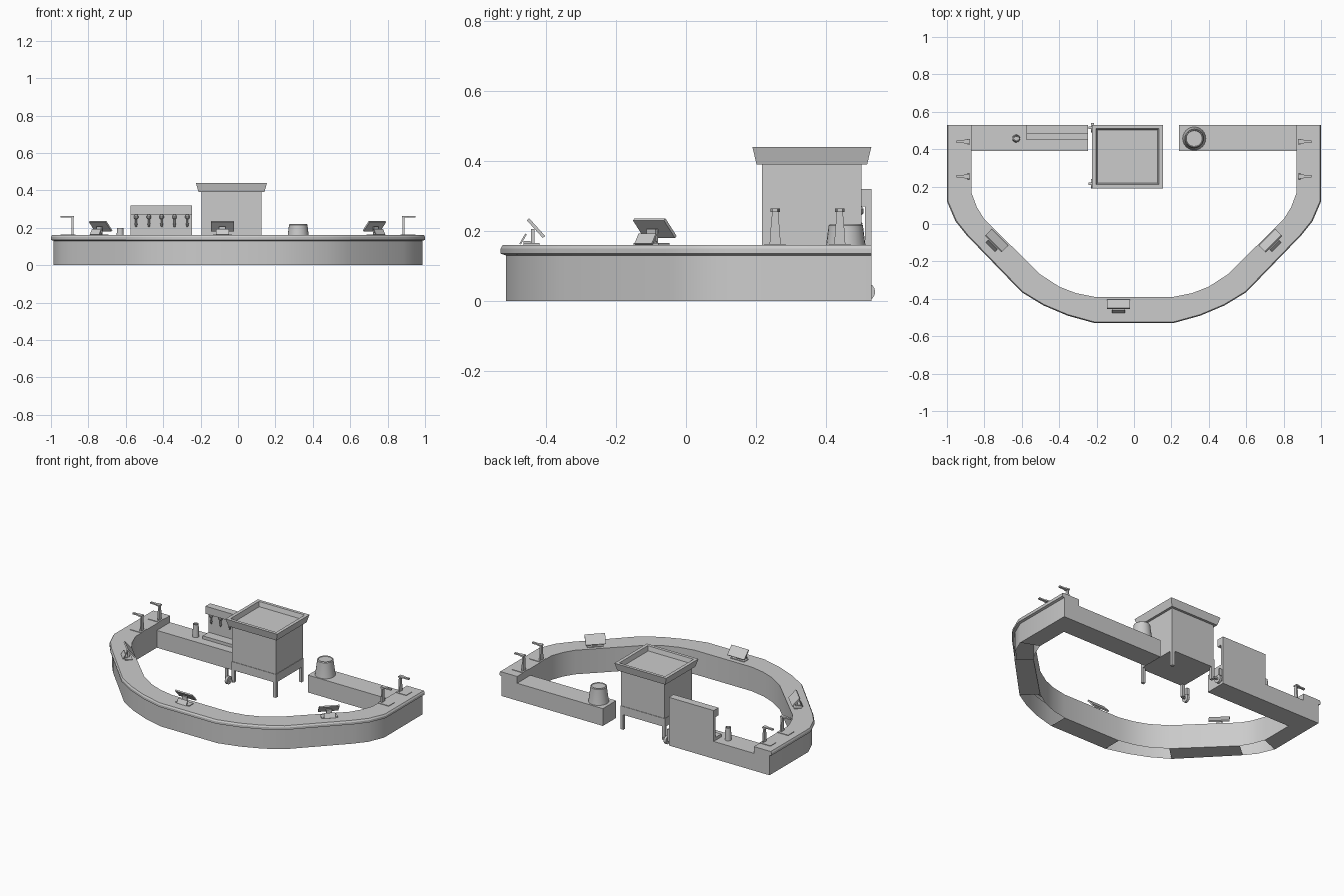
import bpy, bmesh, math
from mathutils import Vector, Matrix

if "Cube" in bpy.data.objects:
    bpy.data.objects.remove(bpy.data.objects["Cube"])

grey = bpy.data.materials.new("plain_grey")
grey.diffuse_color = (0.6, 0.6, 0.6, 1)
grey.use_nodes = True
grey.node_tree.nodes["Principled BSDF"].inputs["Base Color"].default_value = grey.diffuse_color


def make(name, bm, smooth=0):
    bmesh.ops.recalc_face_normals(bm, faces=bm.faces)
    me = bpy.data.meshes.new(name)
    bm.to_mesh(me)
    bm.free()
    me.materials.append(grey)
    ob = bpy.data.objects.new(name, me)
    bpy.context.collection.objects.link(ob)
    if smooth:
        bpy.ops.object.select_all(action='DESELECT')
        ob.select_set(True)
        bpy.context.view_layer.objects.active = ob
        bpy.ops.object.shade_smooth_by_angle(angle=math.radians(smooth))
    return ob


def loft(name, rings, smooth=0, cap=True):
    """Skin a list of equal-length closed rings."""
    bm = bmesh.new()
    vs = [[bm.verts.new(p) for p in r] for r in rings]
    n = len(rings[0])
    for a, b in zip(vs, vs[1:]):
        for i in range(n):
            j = (i + 1) % n
            bm.faces.new((a[i], a[j], b[j], b[i]))
    if cap:
        bm.faces.new(vs[0])
        bm.faces.new(vs[-1])
    return make(name, bm, smooth)


def rect(x0, x1, y0, y1, z):
    return [(x0, y0, z), (x1, y0, z), (x1, y1, z), (x0, y1, z)]


def box(name, x0, x1, y0, y1, z0, z1):
    return loft(name, [rect(x0, x1, y0, y1, z0), rect(x0, x1, y0, y1, z1)])


def lathe(name, x, y, profile, n=20):
    rings = [[(x + r * math.cos(2 * math.pi * i / n), y + r * math.sin(2 * math.pi * i / n), z)
              for i in range(n)] for r, z in profile]
    return loft(name, rings, 35)


# Curved bar counter with overhanging lip: matched outer and inner outlines
outer = [(-1, .53), (-1, .12), (-.955, .015), (-.895, -.06), (-.6, -.365),
         (-.485, -.435), (-.355, -.49), (-.21, -.53)]
inner = [(-.87, .53), (-.87, .17), (-.84, .09), (-.80, .025), (-.5, -.27),
         (-.40, -.335), (-.31, -.37), (-.21, -.39)]
outer += [(-x, y) for x, y in reversed(outer)]
inner += [(-x, y) for x, y in reversed(inner)]
bm = bmesh.new()
rows = []
for o, i in zip(outer, inner):
    o, i = Vector(o), Vector(i)
    d = (o - i).normalized()
    section = [(i, 0), (o - d * .015, 0), (o - d * .015, .13), (o, .135),
               (o, .15), (o - d * .006, .16), (i, .16)]
    rows.append([bm.verts.new((p.x, p.y, z)) for p, z in section])
straight = (0, 3, 7, 11, 14)          # only straight runs have a floor
for k, (a, b) in enumerate(zip(rows, rows[1:])):
    for i in range(7):
        if i == 0 and k not in straight:
            continue
        j = (i + 1) % 7
        bm.faces.new((a[i], a[j], b[j], b[i]))
bm.faces.new(rows[0])
bm.faces.new(rows[-1])
make("bar_counter", bm, 30)

# Lower back counters
box("back_counter_left", -.87, -.245, .39, .53, 0, .115)
box("back_counter_right", .24, .87, .39, .53, 0, .115)

# Beer tap wall: panel, overhead box, drip tray and five taps
box("tap_panel", -.575, -.245, .512, .53, .115, .27)
box("tap_header", -.575, -.245, .48, .53, .27, .32)
box("drip_tray", -.575, -.245, .45, .512, .115, .135)
for k in range(5):
    x = -.545 + k * .0685
    lathe("beer_tap", x, .497, [(.006, .27), (.012, .262), (.012, .252), (.005, .245),
                                (.005, .225), (.008, .222), (.004, .205)], 10)

# Cup and upturned bucket with recessed top
lathe("cup", -.63, .457, [(.021, .115), (.017, .198), (.013, .198), (.012, .19)], 16)
lathe("bucket", .322, .457, [(.062, .115), (.05, .208), (.05, .215), (.045, .22),
                             (.042, .215)], 24)

# Cart: body, lower frame, flared tray top, legs and wheels
box("cart_body", -.195, .125, .218, .502, .15, .395)
box("cart_frame", -.198, .128, .215, .505, .10, .155)
loft("cart_tray", [rect(-.211, .141, .202, .518, .39),
                   rect(-.225, .155, .19, .53, .44),
                   rect(-.203, .133, .211, .51, .44),
                   rect(-.195, .125, .218, .502, .41)])
for x in (-.188, .118):
    for y in (.225, .495):
        box("cart_leg", x - .01, x + .01, y - .01, y + .01, 0 if x > 0 else .02, .1)
for y in (.215, .515):
    bm = bmesh.new()
    bmesh.ops.create_cone(bm, cap_ends=True, segments=16, radius1=.026, radius2=.026, depth=.016)
    bm.transform(Matrix.Translation((-.222, y, .026)) @ Matrix.Rotation(math.pi / 2, 4, 'Y'))
    make("cart_wheel", bm, 35)
    box("cart_axle", -.226, -.188, y - .006, y + .006, .02, .032)
    box("axle_bracket", -.243, -.225, y - .006, y + .006, .02, .10)

# Faucets at the counter ends: plate, flat tapered post, outward arm
for s in (-1, 1):
    for y in (.255, .44):
        def fx(a, b):
            return sorted((s * a, s * b))
        box("faucet_plate", *fx(.87, .95), y - .03, y + .03, .16, .1635)
        x0, x1 = fx(.880, .890)
        loft("faucet_post", [rect(x0, x1, y - w, y + w, z)
                             for w, z in ((.016, .16), (.013, .205), (.009, .25), (.009, .262))])
        loft("faucet_arm", [[(s * x, y - w, .255), (s * x, y + w, .255),
                             (s * x, y + w, .264), (s * x, y - w, .264)]
                            for x, w in ((.878, .014), (.905, .011), (.912, .007), (.95, .007))])


# Till terminals: tilted screen, stand, base and small customer display
def till(x, y, turn):
    place = Matrix.Translation((x, y, .16)) @ Matrix.Rotation(turn, 4, 'Z')
    parts = [("till_screen", (.125, .068, .009), (0, .008, .048), -48),
             ("till_stand", (.035, .010, .045), (0, -.002, .023), 0),
             ("till_base", (.10, .045, .005), (0, -.005, .0025), 0),
             ("customer_display", (.07, .033, .005), (0, -.029, .017), 60),
             ("display_foot", (.05, .02, .012), (0, -.018, .006), 0)]
    for name, size, loc, tilt in parts:
        bm = bmesh.new()
        bmesh.ops.create_cube(bm, size=1)
        bm.transform(place @ Matrix.Translation(loc) @ Matrix.Rotation(math.radians(tilt), 4, 'X')
                     @ Matrix.Diagonal((*size, 1)))
        make(name, bm)


till(-.083, -.437, 0)
till(.735, -.095, math.radians(45))
till(-.74, -.095, math.radians(-45))
